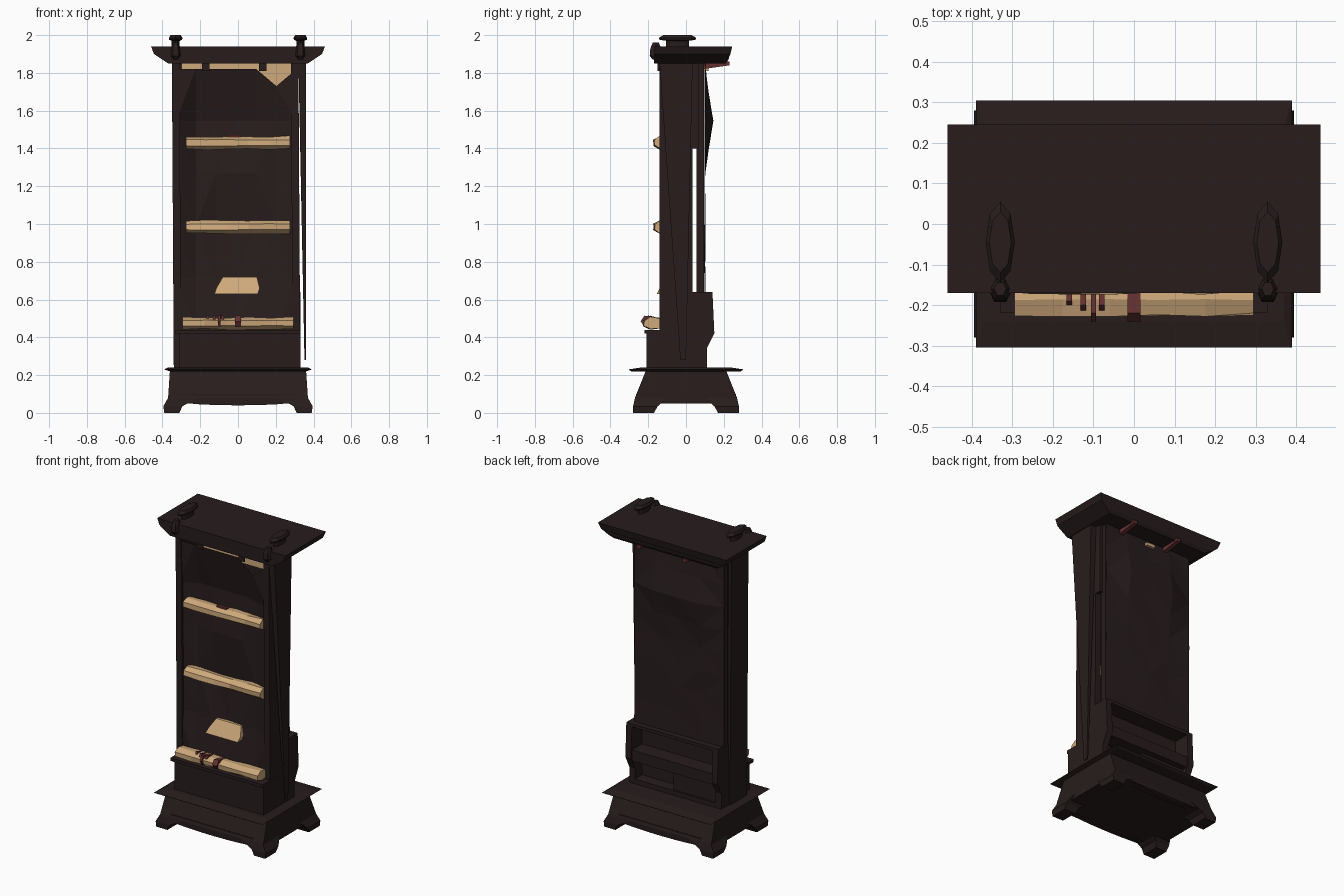
import bpy, bmesh, math, random

random.seed(4)
if "Cube" in bpy.data.objects:
    bpy.data.objects.remove(bpy.data.objects["Cube"])


def material(name, red, green, blue):
    mat = bpy.data.materials.new(name)
    mat.use_nodes = True
    mat.diffuse_color = (red, green, blue, 1)
    mat.node_tree.nodes["Principled BSDF"].inputs["Base Color"].default_value = mat.diffuse_color
    return mat


WOOD = material("dark wood", .021, .012, .012)
PAPER = material("tan parchment", .62, .4, .2)
RIBBON = material("dull red ribbon", .13, .03, .03)

# Main levels and planes of the cabinet
LEDGE, SHELF, WAIST, CORNICE, ROOF = .23, .44, .64, 1.85, 1.94
FRONT, REAR, HALF, LIP = -.14, .035, .33, .02
SIDES = {"right": -1, "left": 1}
ENDS = {"front": -1, "back": 1}


def finish(name, bm, mat):
    bmesh.ops.recalc_face_normals(bm, faces=bm.faces)
    mesh = bpy.data.meshes.new(name)
    bm.to_mesh(mesh)
    bm.free()
    mesh.materials.append(mat)
    bpy.context.collection.objects.link(bpy.data.objects.new(name, mesh))


def skin(name, rings, mat=WOOD):
    """Closed solid through a series of matching point rings."""
    bm = bmesh.new()
    loops = [[bm.verts.new(point) for point in ring] for ring in rings]
    for lower, upper in zip(loops, loops[1:]):
        for i in range(len(lower)):
            bm.faces.new((lower[i - 1], lower[i], upper[i], upper[i - 1]))
    bm.faces.new(loops[0])
    bm.faces.new(loops[-1])
    finish(name, bm, mat)


def rect(z, half_x, front, back, x=0):
    """Level rectangle centred on x, between two depths."""
    return [(x - half_x, front, z), (x + half_x, front, z), (x + half_x, back, z), (x - half_x, back, z)]


def box(name, half_x, front, back, bottom, top, x=0, mat=WOOD):
    skin(name, [rect(z, half_x, front, back, x) for z in (bottom, top)], mat)


def prism(name, profile, half_x, x=0, mat=WOOD):
    """Side profile of (y, z) points pushed along x."""
    skin(name, [[(end, y, z) for y, z in profile] for end in (x - half_x, x + half_x)], mat)


def sheet(name, place, columns, rows):
    """Buckled upright panel; place maps (across, up, inside) to a point."""
    bm = bmesh.new()
    bmesh.ops.create_grid(bm, x_segments=columns, y_segments=rows, size=1)
    for vert in bm.verts:
        across, up, _ = vert.co
        vert.co = place(across, up, max(abs(across), abs(up)) < .95)
    bmesh.ops.triangulate(bm, faces=bm.faces)
    finish(name, bm, WOOD)


def ellipse(z, scale, x, y, half_x, half_y, sides=8):
    turns = [math.tau * k / sides for k in range(sides)]
    return [(x + scale * half_x * math.cos(a), y + scale * half_y * math.sin(a), z) for a in turns]


def scroll(name, half_x, y, z, depth, radius, sides=7, steps=6):
    """Crumpled paper roll lying along x."""
    rings = []
    for i in range(steps):
        x = half_x * (i / (steps - 1) * 2 - 1)
        ring = []
        for k in range(sides):
            crumple = random.uniform(.85, 1.1)
            angle = math.tau * k / sides
            ring.append((x, y + depth * crumple * math.cos(angle), z + radius * crumple * math.sin(angle)))
        rings.append(ring)
    skin(name, rings, PAPER)


def tier(z, half_x, half_y):
    return rect(z, half_x, -half_y, half_y)


# Plinth with a thin overhanging ledge
skin("plinth", [tier(.05, .37, .27), tier(.08, .37, .27), tier(LEDGE, .36, .21)])
skin("plinth_ledge", [tier(LEDGE - LIP / 2, .36, .29), tier(LEDGE, .39, .305), tier(LEDGE + LIP / 2, .37, .24)])

# Splayed feet and curved aprons
for end, sy in ENDS.items():
    for side, sx in SIDES.items():
        skin(f"{end}_{side}_foot", [
            rect(0, .04, sy * .17, sy * .28, sx * .35),
            rect(.035, .05, sy * .15, sy * .28, sx * .345),
            rect(.08, .08, sy * .1, sy * .27, sx * .29)])
    arc = [math.pi * i / 8 for i in range(9)]
    edge = [(.3 * math.cos(a), .06 - LIP * math.sin(a)) for a in arc] + [(-.3, .1), (.3, .1)]
    skin(end + "_apron", [[(x, sy * y, z) for x, z in edge] for y in (LEDGE, .265)])

# Lower drawer with a projecting lip
box("drawer", .32, -.21, -.05, LEDGE, SHELF - LIP, LIP / 2)
box("drawer_lip", HALF, -.22, -.05, SHELF - LIP, SHELF)

# Side walls leaning gently towards the right
for side, x in {"right": -.32, "left": .31}.items():
    skin(side + "_wall", [rect(LEDGE, LIP, FRONT, REAR, x),
                          rect(CORNICE, LIP, FRONT, REAR, x - LIP / 2)])
    box(side + "_back_fill", LIP / 2, REAR, .07, 1.4, CORNICE, x)
skin("left_trim_strip", [rect(.28, .004, -.03, 0, .356), rect(CORNICE, LIP, FRONT, REAR, .34)])


# Buckled front panel, torn open along its top edge
def front_point(across, up, inside):
    dent = random.uniform(.03, .07) if inside else 0
    torn = .09 if up > .95 and .5 < across < .8 else 0
    height = SHELF + (CORNICE - SHELF - .03) * (up + 1) / 2
    return (across * .32 - LIP / 2, FRONT + LIP / 4 + dent, height - torn)


sheet("front_panel", front_point, 6, 5)


# Back panel with a bulge in its upper half
def back_point(across, up, inside):
    height = WAIST + (CORNICE - WAIST) * (up + 1) / 2
    bulge = .045 * max(0, 1 - abs(height - 1.55) * 4) if inside else 0
    return (across * .32 - LIP, .095 + bulge + random.uniform(0, LIP / 2), height)


sheet("back_panel_face", back_point, 4, 8)
box("back_panel", .32, .055, .095, WAIST, CORNICE, -LIP)

# Open rear compartments between two shaped cheeks
cheek = [(REAR, LEDGE), (.11, LEDGE), (.11, .34), (.15, .42), (-FRONT, WAIST), (REAR, WAIST)]
for side, sx in SIDES.items():
    prism(f"rear_{side}_cheek", cheek, LIP, sx * (HALF - LIP))
box("rear_top_board", HALF, REAR, -FRONT, WAIST - LIP, WAIST)
box("rear_middle_rail", HALF, REAR, -FRONT, .4, .47)
box("rear_inner_wall", HALF, REAR - LIP, REAR, LEDGE, WAIST)
box("rear_lower_door", .17, REAR, .1, LEDGE, .4, -.15)
box("rear_sill", HALF, REAR, .11, LEDGE, .27)

# Cornice with stepped, sloping sides
skin("cornice", [rect(CORNICE, .37, -.17, .21), rect(CORNICE + LIP, .4, -.17, .225),
                 rect(CORNICE + LIP * 2, .43, -.17, .23), rect(ROOF - LIP * 2, .445, -.17, .235),
                 rect(ROOF, .46, -.17, .245)])

# Mushroom finials, with small drops over the front edge
for side, sx in SIDES.items():
    outline = [(ROOF, .6), (ROOF + .03, .6), (ROOF + .035, .95), (ROOF + .045, 1), (2, .75)]
    skin(side + "_finial", [ellipse(z, scale, sx * HALF, -.045, .036, .1) for z, scale in outline])
    drop = [(CORNICE + LIP, .5), (CORNICE + LIP * 2, 1), (ROOF - LIP / 2, .9), (ROOF + LIP, .5)]
    skin(side + "_finial_drop", [ellipse(z, scale, sx * HALF, -.16, .03, .037, 6) for z, scale in drop])

# Paper rolls and a crumpled sheet on the front
for level, z in {"upper": 1.43, "middle": .985}.items():
    scroll(level + "_scroll", .275, -.125, z, .05, .036)
scroll("lower_scroll", .295, -.175, SHELF + .035, .055, .033)
skin("crumpled_sheet", [rect(WAIST - LIP / 2, .115, -.155, -.06, -LIP / 2), rect(.66, .115, FRONT, -.06),
                        rect(.72, .09, -.11, -.06, LIP / 2)], PAPER)

# Paper lining seen through the torn top, clasps and a rear scrap
box("paper_lining", .29, REAR - LIP / 2, REAR, 1.7, CORNICE, -LIP / 2, PAPER)
for sx in SIDES.values():
    box("top_clasp", LIP, FRONT - LIP / 2, FRONT, 1.81, CORNICE, sx * .15 - LIP)
box("rear_paper_scrap", .03, .09, .12, CORNICE - LIP * 2, CORNICE - LIP, -.03, PAPER)

# Red ribbons over the lower roll, on the upper roll and behind the cornice
for x, reach in ((-.16, .21), (-.125, .22), (-.1, .24), (-.08, .22), (0, .24)):
    prism("ribbon", [(FRONT, .5), (LIP - reach, .515), (-reach, .485), (LIP - reach, .455)],
          LIP / 3 if x else LIP * .8, x, RIBBON)
box("upper_scroll_ribbon", REAR, FRONT, FRONT + LIP, 1.45, 1.47, -LIP, RIBBON)
for x in (-.15, .18):
    prism("rear_ribbon", [(.09, CORNICE - LIP * 1.5), (.23, CORNICE - LIP / 2), (.23, CORNICE + LIP / 2),
                          (.09, CORNICE)], LIP * .7, x, RIBBON)
